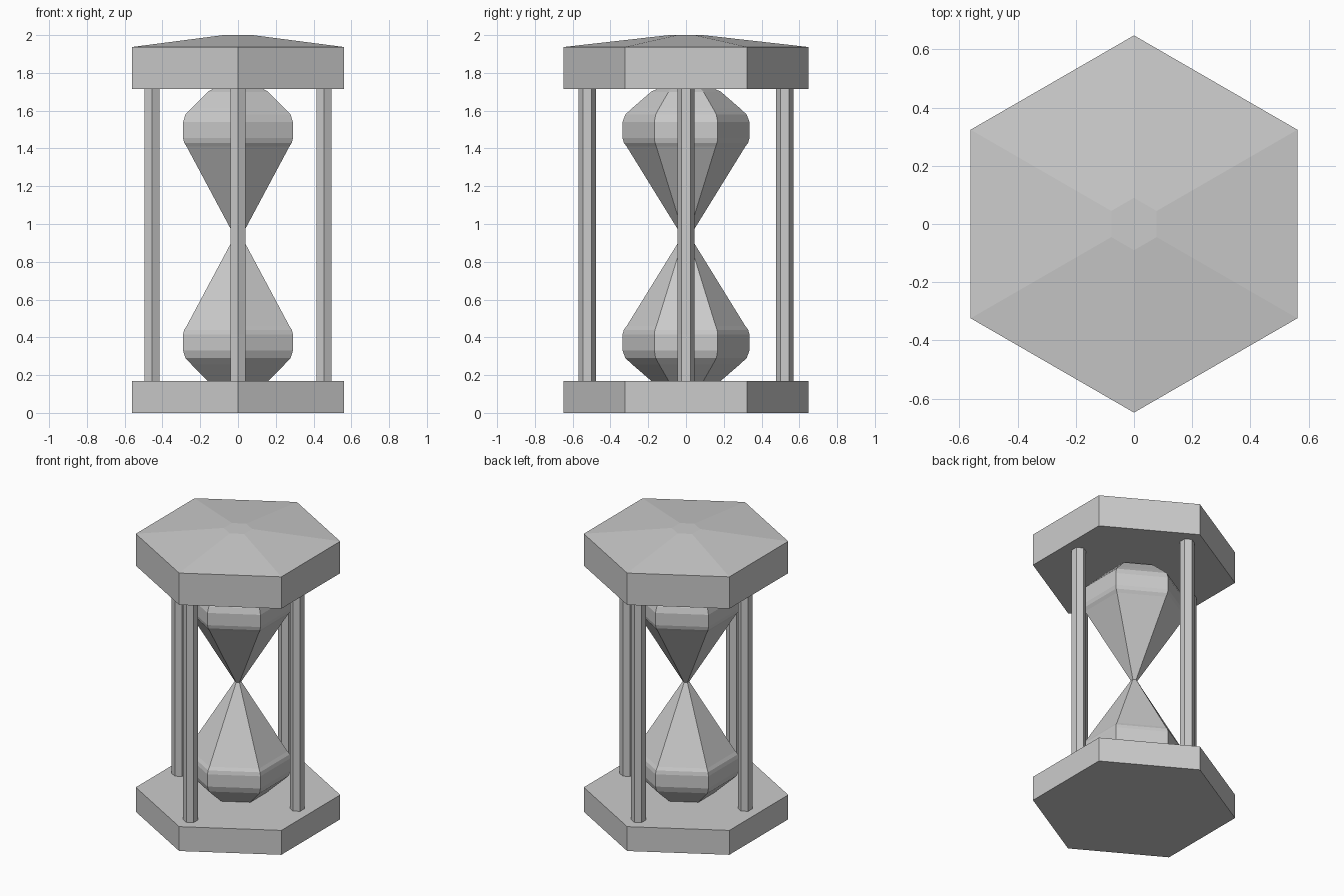
import bpy, bmesh
from math import sin, cos, pi

if "Cube" in bpy.data.objects:
    bpy.data.objects.remove(bpy.data.objects["Cube"])


def hex_lathe(name, profile, x=0, y=0):
    """Six-sided closed solid from (circumradius, z) rings, corners on the y axis."""
    bm = bmesh.new()
    rings = [[bm.verts.new((x + r * sin(i * pi / 3), y + r * cos(i * pi / 3), z))
              for i in range(6)] for r, z in profile]
    for low, high in zip(rings, rings[1:]):
        for i in range(6):
            j = (i + 1) % 6
            bm.faces.new((low[i], low[j], high[j], high[i]))
    bm.faces.new(rings[0])
    bm.faces.new(rings[-1])
    bmesh.ops.recalc_face_normals(bm, faces=bm.faces)
    mesh = bpy.data.meshes.new(name)
    bm.to_mesh(mesh)
    bm.free()
    obj = bpy.data.objects.new(name, mesh)
    bpy.context.collection.objects.link(obj)
    return obj


# Base slab and cap with a shallow roof
hex_lathe("base", [(0.648, 0), (0.648, 0.17)])
hex_lathe("cap", [(0.648, 1.715), (0.648, 1.937), (0.09, 2.0)])

# Four hexagonal posts
for name, x, y in [("front_post", 0, -0.523), ("back_post", 0, 0.523),
                   ("left_post", -0.455, 0), ("right_post", 0.455, 0)]:
    hex_lathe(name, [(0.046, 0.17), (0.046, 1.715)], x, y)

# Faceted glass: half profile (flat-to-flat half width, height above neck), mirrored
NECK_Z = 0.935
half = [(0.018, 0), (0.272, 0.475), (0.285, 0.495), (0.291, 0.52), (0.291, 0.605),
        (0.278, 0.645), (0.245, 0.68), (0.16, 0.765), (0.135, 0.779)]
k = 1 / cos(pi / 6)
upper = [(r * k, NECK_Z + h) for r, h in half]
lower = [(r * k, NECK_Z - h) for r, h in reversed(half[1:])]
hex_lathe("glass_bulbs", lower + upper)
